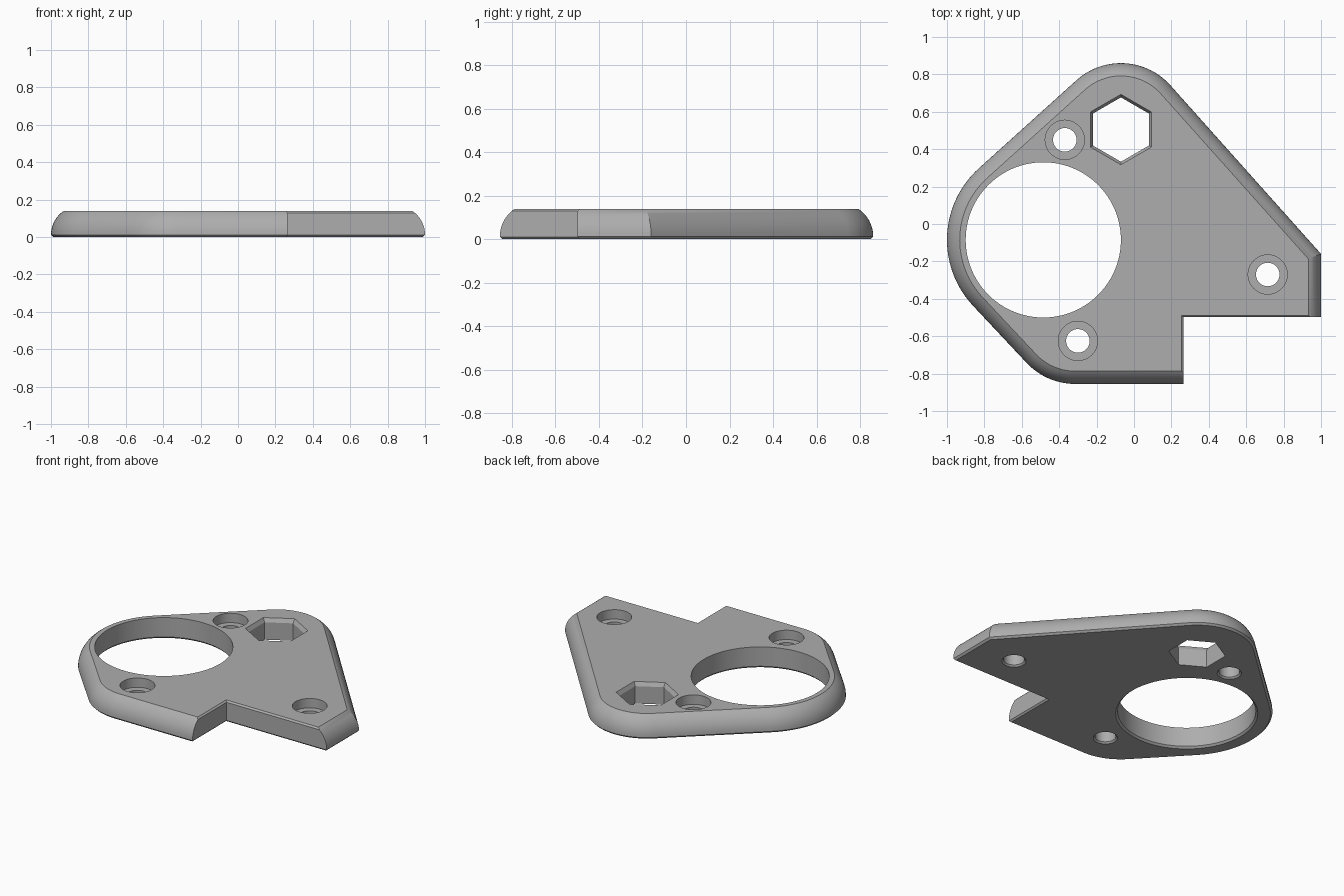
import bpy, bmesh, math
from mathutils import Vector

if "Cube" in bpy.data.objects:
    bpy.data.objects.remove(bpy.data.objects["Cube"])

HEIGHT = 0.14
FLOOR, CEILING = -0.1, 0.3   # cutters reach past the plate

grey = bpy.data.materials.new("grey plastic")
grey.use_nodes = True
grey.diffuse_color = (0.42, 0.42, 0.42, 1)
grey.node_tree.nodes["Principled BSDF"].inputs["Base Color"].default_value = grey.diffuse_color


def ring(x, y, radius, sides, turn=0.0):
    return [Vector((x + radius * math.cos(turn + math.tau * i / sides),
                    y + radius * math.sin(turn + math.tau * i / sides))) for i in range(sides)]


def wrap(circles, step=math.radians(3)):
    """Counterclockwise outline of a belt stretched around circles (radius 0 is a corner)."""
    normals = []
    for i, (x, y, r) in enumerate(circles):
        x2, y2, r2 = circles[(i + 1) % len(circles)]
        d = Vector((x2 - x, y2 - y))
        lean = (r - r2) / d.length
        d.normalize()
        n = d * lean + Vector((d.y, -d.x)) * math.sqrt(1 - lean * lean)
        normals.append(math.atan2(n.y, n.x))
    points = []
    for i, (x, y, r) in enumerate(circles):
        start = normals[i - 1]
        sweep = (normals[i] - start) % math.tau
        count = max(1, round(sweep / step)) if r else 0
        for k in range(count + 1):
            a = start + sweep * k / max(count, 1)
            points.append(Vector((x + r * math.cos(a), y + r * math.sin(a))))
    return points


def inset(points, amount):
    """Mitred inset of a counterclockwise outline; a negative amount grows it."""
    result = []
    for i, p in enumerate(points):
        a = (p - points[i - 1]).normalized()
        b = (points[(i + 1) % len(points)] - p).normalized()
        na, nb = Vector((-a.y, a.x)), Vector((-b.y, b.x))
        result.append(p + (na + nb) * amount / (1 + na.dot(nb)))
    return result


def loft(name, layers):
    """Closed solid through (outline, z) layers, bottom to top."""
    bm = bmesh.new()
    loops = [[bm.verts.new((p.x, p.y, z)) for p in pts] for pts, z in layers]
    for low, high in zip(loops, loops[1:]):
        for i in range(len(low)):
            j = (i + 1) % len(low)
            bm.faces.new((low[i], low[j], high[j], high[i]))
    bm.faces.new(loops[0][::-1])
    bm.faces.new(loops[-1])
    mesh = bpy.data.meshes.new(name)
    bm.to_mesh(mesh)
    bm.free()
    mesh.materials.append(grey)
    obj = bpy.data.objects.new(name, mesh)
    bpy.context.collection.objects.link(obj)
    return obj


def cutter(name, outline, top=0.0, bottom=0.0, top_depth=None):
    """Through cutter with optional chamfers at the top and bottom faces."""
    layers = [(inset(outline, -bottom), FLOOR)]
    if bottom:
        layers += [(inset(outline, -bottom), 0), (outline, bottom)]
    if top:
        layers += [(outline, HEIGHT - (top_depth or top)), (inset(outline, -top), HEIGHT)]
    layers.append((inset(outline, -top), CEILING))
    return loft(name, layers)


# Plate body: belt outline with a rounded upper edge and a fine lower chamfer
outline = wrap([(-0.485, -0.085, 0.515), (-0.315, -0.5, 0.355),
                (1, -0.855, 0), (1, -0.16, 0), (-0.07, 0.505, 0.355)])
chamfer, bend, arc = 0.012, 0.15, math.radians(57)
layers = [(inset(outline, chamfer), 0)]
for k in range(9):
    a = arc * k / 8
    z = chamfer + (HEIGHT - chamfer) * math.sin(a) / math.sin(arc)
    layers.append((inset(outline, bend * (1 - math.cos(a))), z))
plate = loft("mounting_plate", layers)

# Corner notch, large bore and hexagonal nut opening
notch = [Vector(p) for p in ((0.265, -1.3), (1.4, -1.3), (1.4, -0.498), (0.265, -0.498))]
cutters = [
    cutter("notch_cutter", notch, 0.01, 0.01),
    cutter("bore_cutter", ring(-0.485, -0.085, 0.415, 96), 0, 0.012),
    cutter("hex_cutter", ring(-0.07, 0.505, 0.172, 6, math.pi / 6), 0.014, 0, 0.025),
]

# Counterbored screw holes
for x, y in ((-0.37, 0.45), (-0.3, -0.625), (0.715, -0.27)):
    hole, wide, step = ring(x, y, 0.063, 40), ring(x, y, 0.105, 40), 0.078
    flare = ring(x, y, 0.073, 40)
    cutters.append(loft("screw_hole_cutter", [(flare, FLOOR), (flare, 0), (hole, 0.01),
                                              (hole, step), (wide, step), (wide, CEILING)]))

bpy.context.view_layer.objects.active = plate
plate.select_set(True)
for tool in cutters:
    tool.hide_render = True
    cut = plate.modifiers.new("cut", "BOOLEAN")
    cut.operation, cut.solver, cut.object = "DIFFERENCE", "EXACT", tool
    bpy.ops.object.modifier_apply(modifier=cut.name)
    bpy.data.objects.remove(tool)

bpy.ops.object.shade_smooth_by_angle(angle=math.radians(25))
